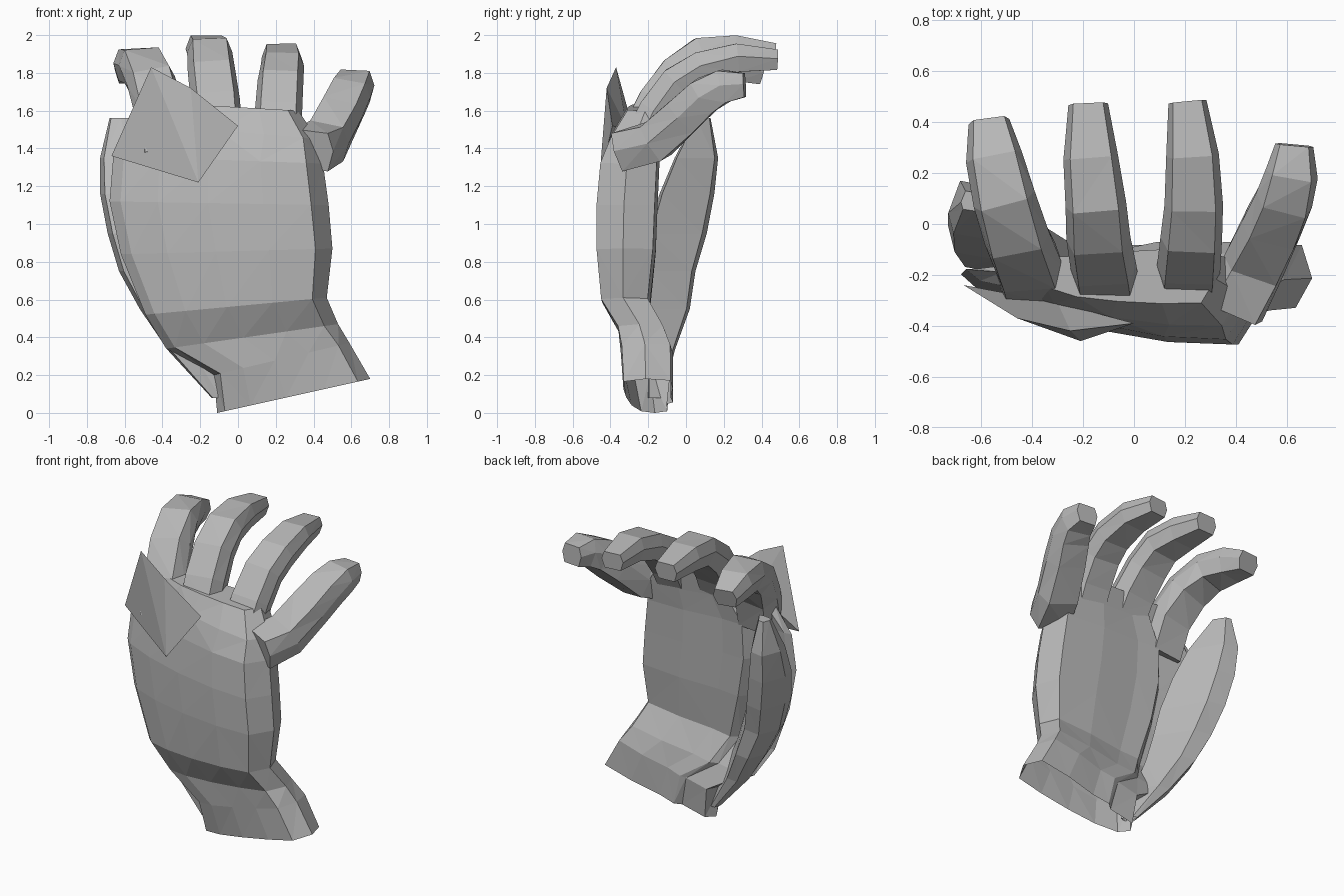
import bpy
import bmesh
from mathutils import Vector

cube = bpy.data.objects.get("Cube")
if cube:
    bpy.data.objects.remove(cube, do_unlink=True)

# One plain grey for the whole hand
GREY = (0.48, 0.48, 0.48, 1.0)
grey = bpy.data.materials.new("plain grey")
grey.use_nodes = True
grey.diffuse_color = GREY
grey.node_tree.nodes["Principled BSDF"].inputs["Base Color"].default_value = GREY


def finish(bm, name):
    """Turn a bmesh into a flat shaded object."""
    bmesh.ops.triangulate(bm, faces=bm.faces[:])
    bmesh.ops.recalc_face_normals(bm, faces=bm.faces[:])
    mesh = bpy.data.meshes.new(name)
    bm.to_mesh(mesh)
    bm.free()
    mesh.materials.append(grey)
    obj = bpy.data.objects.new(name, mesh)
    bpy.context.collection.objects.link(obj)


def loft(name, rings, open_base=True):
    """Skin a list of equal rings, cap the end and, if wanted, the base."""
    bm = bmesh.new()
    loops = [[bm.verts.new(p) for p in ring] for ring in rings]
    for low, high in zip(loops, loops[1:]):
        for i in range(len(low)):
            j = (i + 1) % len(low)
            bm.faces.new((low[i], low[j], high[j], high[i]))
    if not open_base:
        bm.faces.new(loops[0])
    bm.faces.new(loops[-1])
    finish(bm, name)


def palm_ring(xl, zl, xr, zr, front, back, sweep, web):
    """Tilted palm section: front swept back and a thinner web on the left."""
    section = [(0, 0.5), (0.05, 0.15), (0.22, 0), (0.45, -0.03), (0.7, -0.03),
               (0.92, 0), (1, 0.45), (0.95, 0.95), (0.7, 1), (0.45, 0.95),
               (0.31, 1), (0.26, web), (0.05, web)]
    ring = []
    for t, depth in section:
        y = front + (back - front) * depth + sweep * (1 - t) ** 2 * (1 - depth)
        ring.append((xl + (xr - xl) * t, y, zl + (zr - zl) * t))
    return ring


# Palm with an open cuff: left x, z, right x, z, front y, back y, sweep, web
palm = [
    (-0.11, 0.00, 0.70, 0.18, -0.33, -0.07, 0.07, 0.85),
    (-0.13, 0.20, 0.59, 0.37, -0.34, -0.07, 0.03, 0.95),
    (-0.38, 0.34, 0.53, 0.47, -0.36, -0.11, 0.11, 0.85),
    (-0.49, 0.52, 0.47, 0.61, -0.45, -0.19, 0.16, 0.75),
    (-0.62, 0.84, 0.50, 0.87, -0.475, -0.16, 0.21, 0.65),
    (-0.68, 1.12, 0.48, 1.10, -0.475, -0.15, 0.23, 0.65),
    (-0.66, 1.36, 0.45, 1.32, -0.455, -0.14, 0.24, 0.65),
    (-0.52, 1.53, 0.42, 1.45, -0.40, -0.12, 0.14, 0.75),
    (-0.38, 1.64, 0.32, 1.60, -0.31, -0.10, 0.04, 0.85),
]
loft("palm", [palm_ring(*row) for row in palm])

HEXAGON = [(-1, 0.1), (-0.75, 1), (0.75, 1), (1, 0.1), (0.75, -1), (-0.75, -1)]


def finger(name, path, width, thick, open_base=True):
    """Tapered six-sided finger along a path, kept level from side to side."""
    points = [Vector(p) for p in path]
    taper = [1.0, 1.0, 0.97, 0.92, 0.83, 0.6]
    rings = []
    for i, p in enumerate(points):
        along = (points[min(i + 1, len(points) - 1)] - points[max(i - 1, 0)]).normalized()
        side = Vector((1, 0, 0))
        side = (side - along * side.dot(along)).normalized()
        up = side.cross(along)
        rings.append([p + side * (u * width * taper[i]) + up * (v * thick * taper[i])
                      for u, v in HEXAGON])
    loft(name, rings, open_base)


# Four fingers curling towards the palm side
finger("index_finger", [(-0.39, -0.24, 1.36), (-0.41, -0.17, 1.58), (-0.46, -0.05, 1.75),
                        (-0.51, 0.10, 1.84), (-0.55, 0.26, 1.84), (-0.57, 0.40, 1.80)],
       0.135, 0.10, open_base=False)
finger("middle_finger", [(-0.11, -0.22, 1.53), (-0.12, -0.16, 1.65), (-0.14, -0.05, 1.80),
                         (-0.15, 0.08, 1.90), (-0.17, 0.26, 1.92), (-0.18, 0.47, 1.90)],
       0.13, 0.095)
finger("ring_finger", [(0.21, -0.22, 1.48), (0.215, -0.16, 1.60), (0.225, -0.05, 1.75),
                       (0.235, 0.08, 1.83), (0.23, 0.27, 1.88), (0.21, 0.48, 1.87)],
       0.125, 0.09)
finger("little_finger", [(0.39, -0.33, 1.39), (0.47, -0.16, 1.44), (0.54, -0.01, 1.58),
                         (0.59, 0.10, 1.68), (0.62, 0.20, 1.73), (0.63, 0.31, 1.735)],
       0.125, 0.105, open_base=False)


def thumb_ring(z, outer, inner, low, high):
    """Thumb section: broad root by the palm and a ridge near the outer side."""
    section = [(0, 0.45), (0.08, 0.1), (0.6, 0), (1, 0.05), (0.55, 0.92), (0.18, 1)]
    return [(outer + (inner - outer) * u, low + (high - low) * v, z) for u, v in section]


# Thumb growing out of the cuff: z, outer x, inner x, front y, back y
thumb = [
    (0.08, -0.14, -0.06, -0.20, -0.12),
    (0.33, -0.37, -0.16, -0.20, -0.06),
    (0.55, -0.52, -0.25, -0.20, 0.02),
    (0.75, -0.63, -0.31, -0.20, 0.05),
    (0.95, -0.69, -0.36, -0.20, 0.11),
    (1.16, -0.73, -0.41, -0.14, 0.15),
    (1.35, -0.73, -0.47, -0.06, 0.17),
    (1.56, -0.68, -0.58, 0.05, 0.13),
]
loft("thumb", [thumb_ring(*row) for row in thumb])


def shard(name, points):
    """Solid wedge around a few corners."""
    bm = bmesh.new()
    for p in points:
        bm.verts.new(p)
    bmesh.ops.convex_hull(bm, input=bm.verts[:])
    finish(bm, name)


# Pointed folds of skin over the knuckles
outer_corner = (-0.67, -0.24, 1.36)
crease = (-0.21, -0.46, 1.22)
peak = (-0.25, -0.42, 1.72)
root = (-0.30, -0.31, 1.50)
shard("outer_knuckle_fold", [outer_corner, crease, peak, (-0.46, -0.37, 1.83), root])
shard("inner_knuckle_fold", [crease, peak, (0.0, -0.39, 1.52), root])
